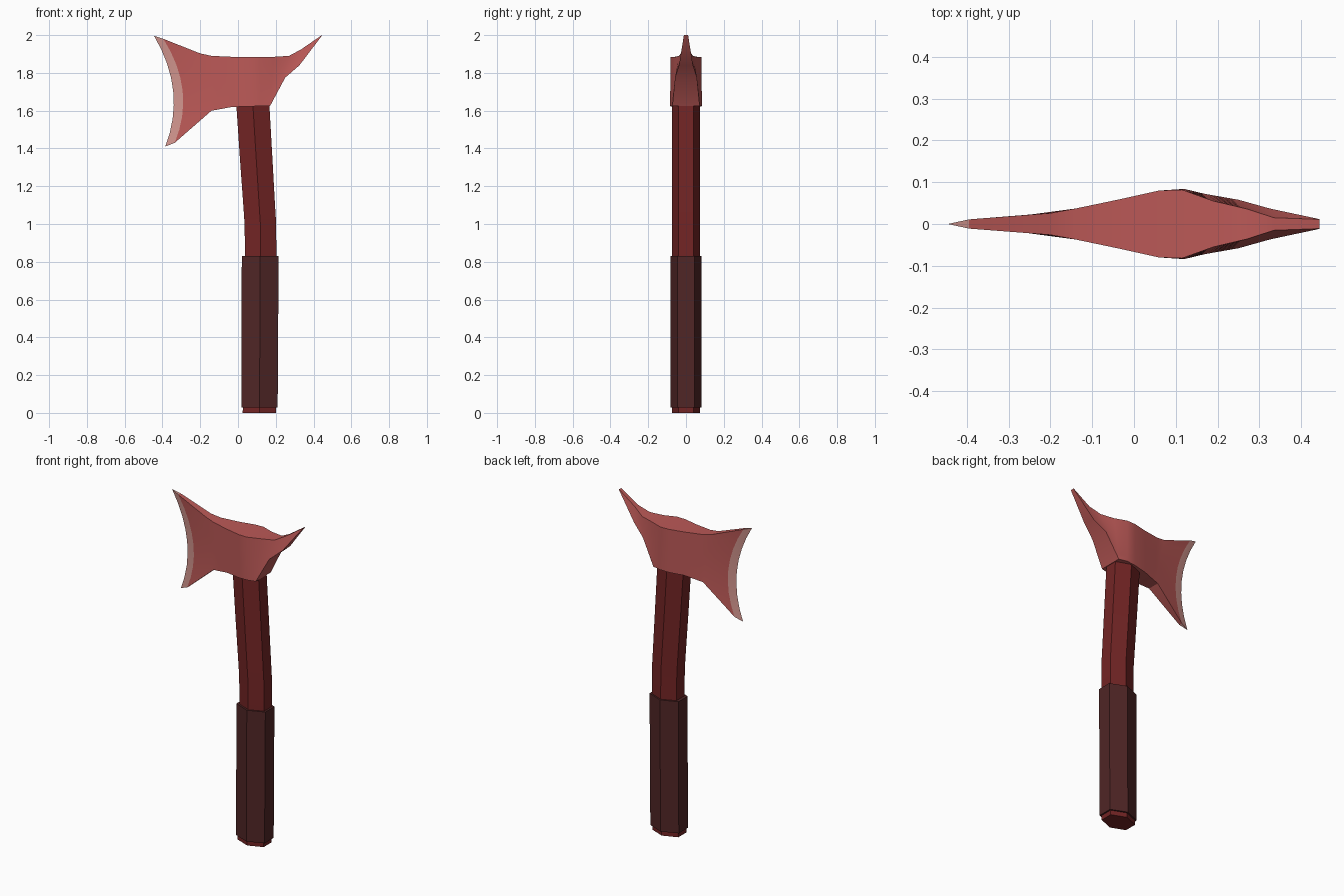
import bpy, bmesh

if "Cube" in bpy.data.objects:
    bpy.data.objects.remove(bpy.data.objects["Cube"], do_unlink=True)


def material(name, color):
    m = bpy.data.materials.new(name)
    m.use_nodes = True
    m.diffuse_color = (*color, 1)
    m.node_tree.nodes["Principled BSDF"].inputs["Base Color"].default_value = (*color, 1)
    return m


head_red = material("head red", (0.5, 0.1, 0.095))
edge_pink = material("edge pink", (0.64, 0.3, 0.27))
wood_red = material("handle dark red", (0.17, 0.018, 0.018))
grip_brown = material("grip brown", (0.08, 0.019, 0.019))


def loft(name, rings, materials, first_band=0):
    """Bridge closed rings, cap the ends; the first band gets material first_band."""
    bm = bmesh.new()
    loops = [[bm.verts.new(p) for p in ring] for ring in rings]
    n = len(loops[0])
    for k, (a, b) in enumerate(zip(loops, loops[1:])):
        for i in range(n):
            j = (i + 1) % n
            face = bm.faces.new((a[i], a[j], b[j], b[i]))
            face.material_index = first_band if k == 0 else 0
    bm.faces.new(loops[0][::-1])
    bm.faces.new(loops[-1])
    bmesh.ops.remove_doubles(bm, verts=bm.verts, dist=0.0005)
    bmesh.ops.recalc_face_normals(bm, faces=bm.faces)
    mesh = bpy.data.meshes.new(name)
    bm.to_mesh(mesh)
    bm.free()
    for m in materials:
        mesh.materials.append(m)
    ob = bpy.data.objects.new(name, mesh)
    bpy.context.collection.objects.link(ob)
    bpy.ops.object.select_all(action="DESELECT")
    ob.select_set(True)
    bpy.context.view_layer.objects.active = ob
    bpy.ops.object.shade_smooth_by_angle(angle=0.5)
    return ob


def hexagon(x0, x1, half, z):
    """Six sided section with flats on x and corners on y."""
    mid, flat = (x0 + x1) / 2, half * 0.53
    return [(x0, -flat, z), (mid, -half, z), (x1, -flat, z),
            (x1, flat, z), (mid, half, z), (x0, flat, z)]


# Handle: straight below, leaning forward above
handle_path = [(0.025, 0.2, 0), (0.03, 0.205, 0.4), (0.037, 0.203, 0.83),
               (0.035, 0.202, 1.0), (0.028, 0.196, 1.1), (0.01, 0.182, 1.35),
               (-0.01, 0.165, 1.65)]
loft("handle", [hexagon(a, b, 0.073, z) for a, b, z in handle_path], [wood_red])

# Grip sleeve
loft("grip", [hexagon(0.018, 0.21, 0.083, 0.028), hexagon(0.02, 0.215, 0.083, 0.83)],
     [grip_brown])


# Axe head: sections from cutting edge to spike tip
ROWS = 8


def head_section(top, bottom, bulge=0):
    """Each end is (x, z, half thickness); bulge bows the section along x."""
    side = []
    for k in range(ROWS + 1):
        t = k / ROWS
        x, z, w = (a + (b - a) * t for a, b in zip(top, bottom))
        side.append((x + bulge * 4 * t * (1 - t), w, z))
    return side + [(x, -w, z) for x, w, z in reversed(side)]


sections = [
    ((-0.445, 1.997, 0), (-0.385, 1.41, 0), 0.072),
    ((-0.395, 1.98, 0.011), (-0.335, 1.43, 0.011), 0.072),
    ((-0.2, 1.903, 0.026), (-0.14, 1.6, 0.037), 0.01),
    ((-0.14, 1.89, 0.037), (-0.1, 1.607, 0.045)),
    ((-0.03, 1.885, 0.06), (-0.03, 1.62, 0.06)),
    ((0.06, 1.885, 0.08), (0.06, 1.622, 0.08)),
    ((0.115, 1.885, 0.082), (0.12, 1.625, 0.084)),
    ((0.19, 1.885, 0.055), (0.17, 1.625, 0.072)),
    ((0.27, 1.89, 0.036), (0.25, 1.775, 0.058)),
    ((0.335, 1.925, 0.015), (0.325, 1.84, 0.037)),
    ((0.444, 2.0, 0.011), (0.442, 1.994, 0.012)),
]
loft("axe_head", [head_section(*s) for s in sections], [head_red, edge_pink], 1)
